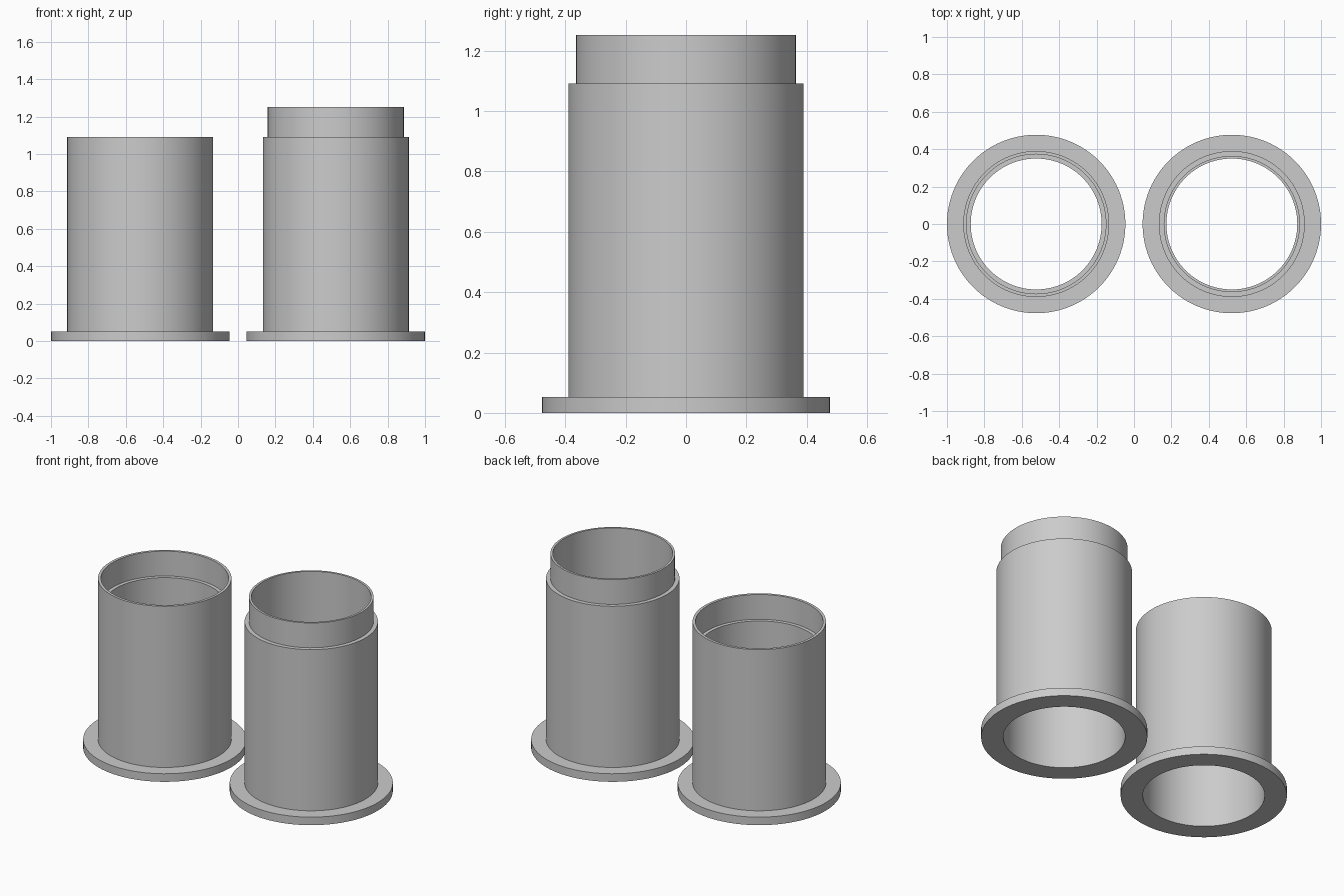
import bpy
import bmesh
import math

cube = bpy.data.objects.get("Cube")
if cube:
    bpy.data.objects.remove(cube, do_unlink=True)

SEGMENTS = 96
OFFSET = 0.523
FLANGE_R, BODY_R, BORE_R = 0.477, 0.39, 0.35
FLANGE_TOP, BODY_TOP, JOINT = 0.052, 1.092, 0.16

grey = bpy.data.materials.new("plain grey")
grey.use_nodes = True
colour = (0.6, 0.6, 0.6, 1)
grey.diffuse_color = colour
grey.node_tree.nodes["Principled BSDF"].inputs["Base Color"].default_value = colour


def lathe(name, profile, x):
    """Spin a closed (radius, height) profile into a hollow ring solid."""
    bm = bmesh.new()
    rings = []
    for r, z in profile:
        angles = [2 * math.pi * i / SEGMENTS for i in range(SEGMENTS)]
        rings.append([bm.verts.new((r * math.cos(a), r * math.sin(a), z)) for a in angles])
    for k, lower in enumerate(rings):
        upper = rings[(k + 1) % len(rings)]
        for i in range(SEGMENTS):
            j = (i + 1) % SEGMENTS
            bm.faces.new((lower[i], lower[j], upper[j], upper[i]))
    bmesh.ops.recalc_face_normals(bm, faces=bm.faces)
    mesh = bpy.data.meshes.new(name)
    bm.to_mesh(mesh)
    bm.free()
    mesh.materials.append(grey)
    obj = bpy.data.objects.new(name, mesh)
    obj.location.x = x
    bpy.context.collection.objects.link(obj)
    bpy.ops.object.select_all(action="DESELECT")
    obj.select_set(True)
    bpy.context.view_layer.objects.active = obj
    bpy.ops.object.shade_smooth_by_angle(angle=math.radians(30))


# Flange and outer wall shared by both tubes
base = [(BORE_R, 0), (FLANGE_R, 0), (FLANGE_R, FLANGE_TOP),
        (BODY_R, FLANGE_TOP), (BODY_R, BODY_TOP)]

# Tube with a recessed socket in its mouth
SOCKET_R = 0.373
lathe("socket_tube", base + [(SOCKET_R, BODY_TOP), (SOCKET_R, BODY_TOP - JOINT),
                             (BORE_R, BODY_TOP - JOINT)], -OFFSET)

# Tube with a narrower spigot rising from its mouth
SPIGOT_R = 0.364
lathe("spigot_tube", base + [(SPIGOT_R, BODY_TOP), (SPIGOT_R, BODY_TOP + JOINT),
                             (BORE_R, BODY_TOP + JOINT)], OFFSET)
